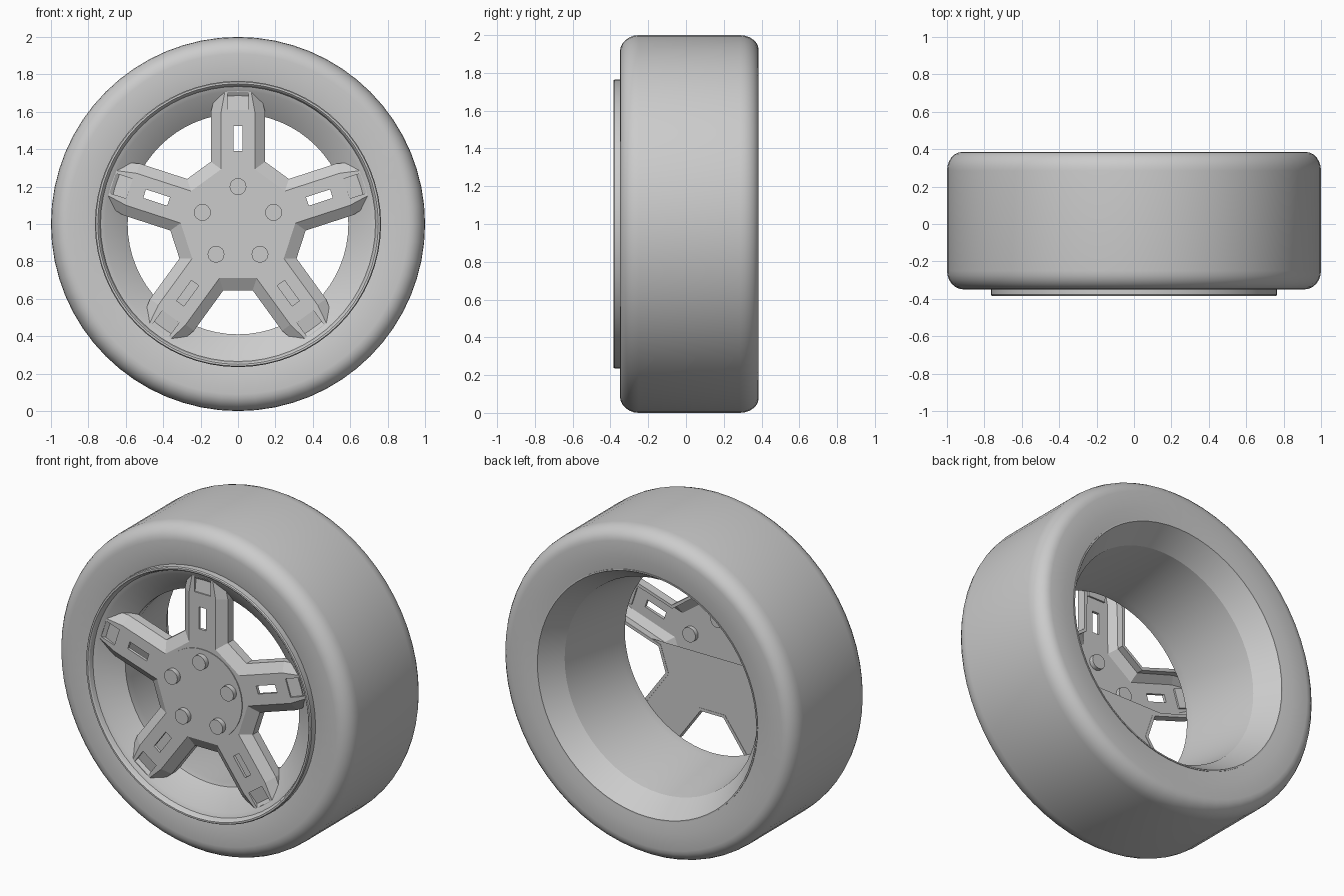
import bpy, bmesh, math
from mathutils import Matrix, Vector

cube = bpy.data.objects.get("Cube")
if cube:
    bpy.data.objects.remove(cube)

grey = bpy.data.materials.new("plain grey")
grey.use_nodes = True
grey.diffuse_color = (0.6, 0.6, 0.6, 1)
grey.node_tree.nodes["Principled BSDF"].inputs["Base Color"].default_value = (0.6, 0.6, 0.6, 1)

AXLE = Vector((0, 0, 1))
SPOKES = [math.radians(90 + 72 * k) for k in range(5)]


def finish(name, bm, smooth=None):
    """Turn a bmesh into an object centred on the axle."""
    mesh = bpy.data.meshes.new(name)
    bm.to_mesh(mesh)
    bm.free()
    obj = bpy.data.objects.new(name, mesh)
    obj.location = AXLE
    bpy.context.collection.objects.link(obj)
    mesh.materials.append(grey)
    if smooth:
        bpy.ops.object.select_all(action='DESELECT')
        obj.select_set(True)
        bpy.context.view_layer.objects.active = obj
        bpy.ops.object.shade_smooth_by_angle(angle=math.radians(smooth))
    return obj


def lathe(name, profile, steps=64, smooth=35):
    """Spin a closed (radius, y) profile about the y axis."""
    bm = bmesh.new()
    verts = [bm.verts.new((r, y, 0)) for r, y in profile]
    edges = [bm.edges.new((v, verts[i - 1])) for i, v in enumerate(verts)]
    bmesh.ops.spin(bm, geom=verts + edges, axis=(0, 1, 0), cent=(0, 0, 0),
                   angle=math.tau, steps=steps)
    bmesh.ops.remove_doubles(bm, verts=bm.verts, dist=0.0005)
    bmesh.ops.recalc_face_normals(bm, faces=bm.faces)
    return finish(name, bm, smooth)


def on_spoke(angle, along, side, y):
    """Place a point given along and across one spoke."""
    c, s = math.cos(angle), math.sin(angle)
    return Vector((along * c - side * s, y, along * s + side * c))


def spoke_box(bm, angle, along, half, y, tilt=0):
    """Box on a spoke between two radii and two depths; tilt pushes its outer end back."""
    v = [[[bm.verts.new(on_spoke(angle, a, s, d + (tilt if i else 0)))
           for d in y] for s in (-half, half)] for i, a in enumerate(along)]
    for i in (0, 1):
        for quad in ([v[i][0][0], v[i][0][1], v[i][1][1], v[i][1][0]],
                     [v[0][i][0], v[0][i][1], v[1][i][1], v[1][i][0]],
                     [v[0][0][i], v[0][1][i], v[1][1][i], v[1][0][i]]):
            bm.faces.new(quad)


def cylinder(bm, radius, y0, y1, x=0, z=0, segments=32):
    matrix = Matrix.Translation((x, (y0 + y1) / 2, z)) @ Matrix.Rotation(math.pi / 2, 4, 'X')
    bmesh.ops.create_cone(bm, cap_ends=True, segments=segments, radius1=radius,
                          radius2=radius, depth=y1 - y0, matrix=matrix)


def outline(bm, half_profile, y):
    """Five-armed star loop from one side of a spoke."""
    loop = []
    for a in SPOKES:
        local = [(r, -w) for r, w in half_profile] + [(r, w) for r, w in reversed(half_profile)]
        loop += [bm.verts.new(on_spoke(a, r, w, y)) for r, w in local]
    return loop


# Tyre with rounded shoulders
shoulder = [math.radians(15 * i) for i in range(7)]
tyre = [(0.74, -0.335), (0.78, -0.345)]
tyre += [(0.91 + 0.09 * math.sin(t), -0.25 - 0.10 * math.cos(t)) for t in shoulder]
tyre += [(0.92 + 0.08 * math.cos(t), 0.285 + 0.10 * math.sin(t)) for t in shoulder]
tyre += [(0.82, 0.385), (0.745, 0.375), (0.73, 0.3)]
lathe("tyre", tyre)

# Rim: front lip, sloping dish, neck, barrel and flared back
lathe("rim", [(0.765, -0.33), (0.765, -0.378), (0.76, -0.385), (0.75, -0.385),
              (0.743, -0.378), (0.735, -0.355), (0.71, -0.345), (0.59, -0.25),
              (0.59, -0.20), (0.655, 0.24), (0.742, 0.38), (0.75, 0.38),
              (0.745, 0.2)], smooth=20)

# Star of spokes: hollow shell with bevelled edges
back = [(0.333, 0.145), (0.60, 0.145), (0.72, 0.115)]
front = [(0.293, 0.09), (0.60, 0.09), (0.71, 0.07)]
bm = bmesh.new()
loops = [outline(bm, front, -0.345), outline(bm, back, -0.305), outline(bm, back, -0.25)]
bm.faces.new(loops[0])
for inner, outer in zip(loops, loops[1:]):
    for i in range(len(inner)):
        bm.faces.new((inner[i - 1], inner[i], outer[i], outer[i - 1]))
bmesh.ops.recalc_face_normals(bm, faces=bm.faces)
bm.faces.ensure_lookup_table()
if bm.faces[0].normal.y > 0:
    bmesh.ops.reverse_faces(bm, faces=bm.faces)
star = finish("spoke_star", bm)
shell = star.modifiers.new("shell", 'SOLIDIFY')
shell.thickness = 0.02
shell.offset = -1

# Slots and end pockets cut through the shell
bm = bmesh.new()
for a in SPOKES:
    spoke_box(bm, a, (0.39, 0.525), 0.024, (-0.45, -0.29))
    spoke_box(bm, a, (0.61, 0.705), 0.055, (-0.45, -0.29))
bmesh.ops.recalc_face_normals(bm, faces=bm.faces)
cutter = finish("slot_cutter", bm)
cutter.hide_render = True
cutter.display_type = 'WIRE'
cut = star.modifiers.new("slots", 'BOOLEAN')
cut.operation = 'DIFFERENCE'
cut.solver = 'EXACT'
cut.object = cutter
bpy.ops.object.select_all(action='DESELECT')
star.select_set(True)
bpy.context.view_layer.objects.active = star
for name in ("shell", "slots"):
    bpy.ops.object.modifier_apply(modifier=name)
bpy.data.objects.remove(cutter)

# Sloped floors of the end pockets
bm = bmesh.new()
for a in SPOKES:
    spoke_box(bm, a, (0.605, 0.71), 0.058, (-0.338, -0.318), 0.015)
bmesh.ops.recalc_face_normals(bm, faces=bm.faces)
finish("spoke_end_pockets", bm)

# Flat backing behind the lower half of the star
bm = bmesh.new()
bm.faces.new(outline(bm, back, -0.252))
bmesh.ops.bisect_plane(bm, geom=bm.verts[:] + bm.edges[:] + bm.faces[:],
                       plane_co=(0, 0, 0), plane_no=(0, 0, 1), clear_outer=True)
finish("lower_backing", bm)

# Hub disc and wheel bolts
bm = bmesh.new()
cylinder(bm, 0.272, -0.35, -0.335, segments=48)
finish("hub_disc", bm, 35)
bm = bmesh.new()
for a in SPOKES:
    cylinder(bm, 0.045, -0.38, -0.30, 0.2 * math.cos(a), 0.2 * math.sin(a), 16)
finish("wheel_bolts", bm, 35)
